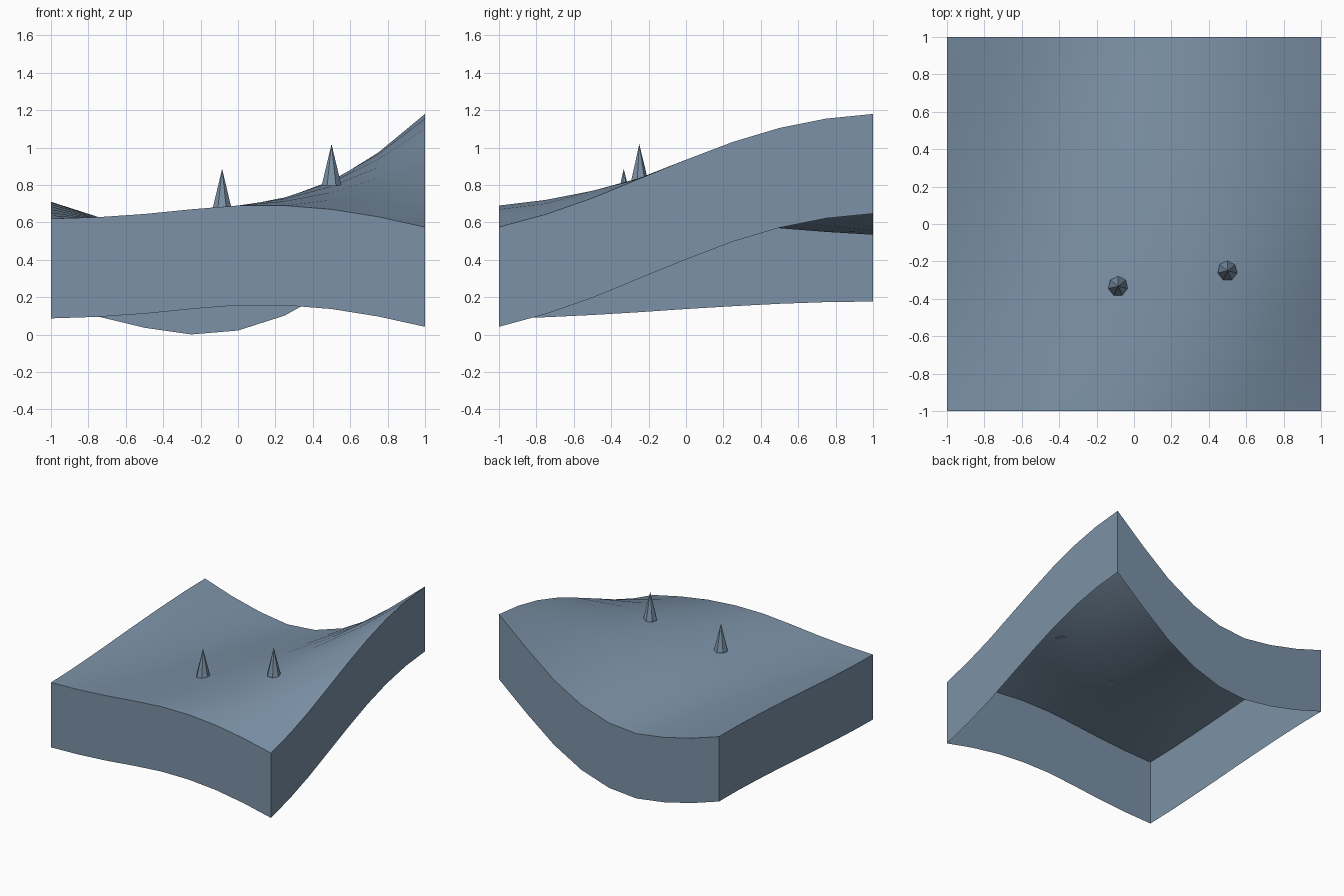
import bpy, bmesh, math

cube = bpy.data.objects.get("Cube")
if cube:
    bpy.data.objects.remove(cube, do_unlink=True)

N = 8           # cells along each side
DEPTH = 0.533   # height of the side walls

# Heights along the four borders of the ground
FRONT = (0.62, 0.628, 0.645, 0.67, 0.69, 0.69, 0.67, 0.63, 0.575)
BACK = (0.71, 0.63, 0.57, 0.534, 0.555, 0.635, 0.775, 0.968, 1.18)
LEFT = (0.62, 0.626, 0.638, 0.653, 0.67, 0.685, 0.698, 0.707, 0.71)
RIGHT = (0.575, 0.643, 0.73, 0.833, 0.935, 1.03, 1.105, 1.155, 1.18)


def mix(a, b, t):
    return a + (b - a) * t


def height(i, j):
    """Blend the border heights, add an inner rise and carve a valley."""
    u, v = i / N, j / N
    blend = mix(FRONT[i], BACK[i], v) + mix(LEFT[j], RIGHT[j], u)
    corners = mix(mix(FRONT[0], FRONT[N], u), mix(BACK[0], BACK[N], u), v)
    rise = 4.5 * u**3 * (1 - u) * v * (1 - v)**2
    valley = 2 * u * (1 - u)**2 * v**2 * (1 - v)
    return blend - corners + rise - valley


blue = bpy.data.materials.new("slate_blue")
blue.use_nodes = True
blue.diffuse_color = (0.2, 0.285, 0.385, 1)
blue.node_tree.nodes["Principled BSDF"].inputs["Base Color"].default_value = blue.diffuse_color


def finish(bm, name):
    mesh = bpy.data.meshes.new(name)
    bm.to_mesh(mesh)
    bm.free()
    mesh.materials.append(blue)
    obj = bpy.data.objects.new(name, mesh)
    bpy.context.collection.objects.link(obj)
    return obj


# Rolling ground, each cell split along the same diagonal
bm = bmesh.new()
grid = [[bm.verts.new((2 * i / N - 1, 2 * j / N - 1, height(i, j)))
         for j in range(N + 1)] for i in range(N + 1)]
for i in range(N):
    for j in range(N):
        a, b = grid[i][j], grid[i + 1][j]
        c, d = grid[i + 1][j + 1], grid[i][j + 1]
        bm.faces.new((a, b, c))
        bm.faces.new((a, c, d))

# Side walls dropped from the border, open underneath
border = [e for e in bm.edges if e.is_boundary]
walls = bmesh.ops.extrude_edge_only(bm, edges=border)["geom"]
low = [g for g in walls if isinstance(g, bmesh.types.BMVert)]
bmesh.ops.translate(bm, verts=low, vec=(0, 0, -DEPTH))
bmesh.ops.recalc_face_normals(bm, faces=bm.faces)
bm.normal_update()
if sum(f.normal.z for f in bm.faces) < 0:
    bmesh.ops.reverse_faces(bm, faces=bm.faces)
ground = finish(bm, "ground")
bpy.ops.object.select_all(action="DESELECT")
ground.select_set(True)
bpy.context.view_layer.objects.active = ground
bpy.ops.object.shade_smooth_by_angle(angle=math.radians(30))


# Narrow seven-sided cone trees
def tree(name, x, y, base):
    tall = 0.222
    bm = bmesh.new()
    bmesh.ops.create_cone(bm, cap_ends=True, segments=7, radius1=0.054,
                          radius2=0, depth=tall)
    obj = finish(bm, name)
    obj.location = (x, y, base + tall / 2)


tree("left_tree", 0.5, -0.25, 0.797)
tree("right_tree", -0.085, -0.333, 0.665)
